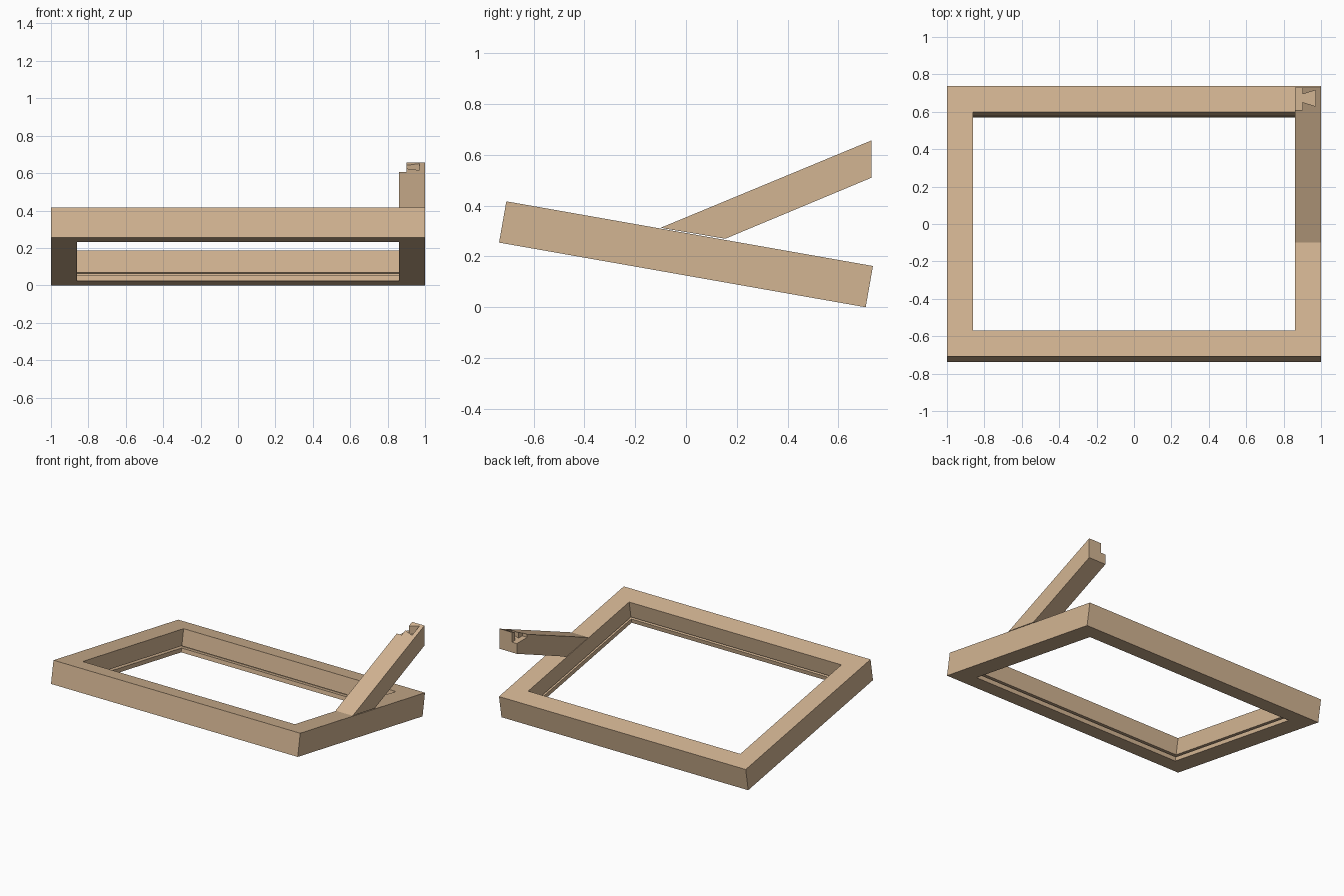
import bpy, bmesh, math
from mathutils import Matrix

if "Cube" in bpy.data.objects:
    bpy.data.objects.remove(bpy.data.objects["Cube"])

wood = bpy.data.materials.new("wood")
wood.diffuse_color = (0.65, 0.46, 0.29, 1)
wood.use_nodes = True
wood.node_tree.nodes["Principled BSDF"].inputs["Base Color"].default_value = wood.diffuse_color


def loft(name, start, end, matrix=None):
    """Solid between two matching outlines."""
    bm = bmesh.new()
    a = [bm.verts.new(p) for p in start]
    b = [bm.verts.new(p) for p in end]
    n = len(a)
    bm.faces.new(a)
    bm.faces.new(b)
    for i in range(n):
        j = (i + 1) % n
        bm.faces.new((a[i], a[j], b[j], b[i]))
    if matrix:
        bm.transform(matrix)
    bmesh.ops.recalc_face_normals(bm, faces=bm.faces)
    me = bpy.data.meshes.new(name)
    bm.to_mesh(me)
    bm.free()
    me.materials.append(wood)
    ob = bpy.data.objects.new(name, me)
    bpy.context.collection.objects.link(ob)
    return ob


def cut(target, cutter):
    mod = target.modifiers.new("cut", 'BOOLEAN')
    mod.operation = 'DIFFERENCE'
    mod.solver = 'EXACT'
    mod.object = cutter
    bpy.context.view_layer.objects.active = target
    bpy.ops.object.modifier_apply(modifier=mod.name)
    bpy.data.objects.remove(cutter)


# Tilted frame: four mitred rails with a panel groove on the inside
HX, HY, T, W = 1.0, 0.7335, 0.165, 0.14
profile = [(0, 0), (W, 0), (W, 0.03), (W - 0.035, 0.03),
           (W - 0.035, 0.045), (W, 0.045), (W, T), (0, T)]
tilt = Matrix.Translation((0, -0.0143, 0.1274)) @ Matrix.Rotation(math.radians(-10), 4, 'X')
rails = [("front_rail", 0, HX, HY), ("right_rail", 90, HY, HX),
         ("back_rail", 180, HX, HY), ("left_rail", 270, HY, HX)]
for name, angle, half, dist in rails:
    start = [(-(half - u), -(dist - u), h) for u, h in profile]
    end = [(half - u, -(dist - u), h) for u, h in profile]
    loft(name, start, end, tilt @ Matrix.Rotation(math.radians(angle), 4, 'Z'))

# Sloping arm on the right rail
side = [(-0.10, 0.313), (0.73, 0.657), (0.73, 0.51), (0.155, 0.27)]
arm = loft("sloping_arm", [(0.86, y, z) for y, z in side], [(1.0, y, z) for y, z in side])

# Lap notch and dovetail socket at the arm tip
FLOOR = 0.585
notch = [(0.80, 0.61), (0.90, 0.61), (0.90, 0.80), (0.80, 0.80)]
dovetail = [(0.89, 0.655), (0.97, 0.63), (0.97, 0.715), (0.89, 0.69)]
for name, outline in (("notch_cutter", notch), ("dovetail_cutter", dovetail)):
    cutter = loft(name, [(x, y, FLOOR) for x, y in outline], [(x, y, 0.8) for x, y in outline])
    cutter.hide_render = True
    cut(arm, cutter)
